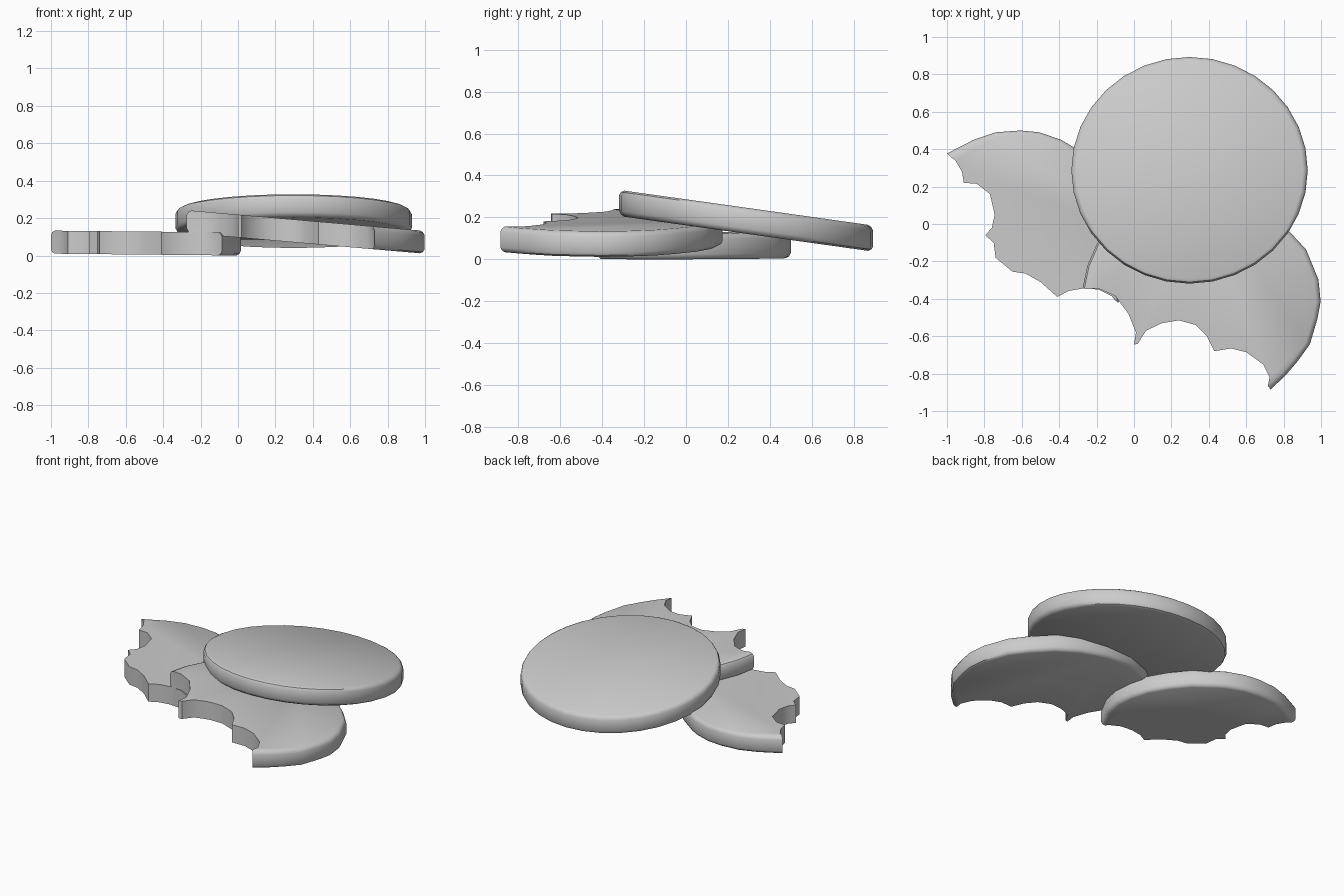
import bpy, bmesh
from math import cos, sin, tau

if "Cube" in bpy.data.objects:
    bpy.data.objects.remove(bpy.data.objects["Cube"])

# edge profile: (height fraction, inset of the baked rim)
PROFILE = [(0, .025), (.07, .009), (.2, 0), (.8, 0), (.93, .009), (1, .025)]


def cookie(name, rim, bite, centre, plane, thick):
    """Tilted disc: rounded rim points, then sharp-edged bite points."""
    bm = bmesh.new()
    pts = [(p, True) for p in rim] + [(p, False) for p in bite]
    z0, sx, sy = plane
    rings = []
    for f, inset in PROFILE:
        ring = []
        for (x, y), rounded in pts:
            k = 1 - inset / .62 if rounded else 1
            px = centre[0] + (x - centre[0]) * k
            py = centre[1] + (y - centre[1]) * k
            ring.append(bm.verts.new((px, py, z0 + sx * px + sy * py + thick * f)))
        rings.append(ring)
    n = len(pts)
    for a, b in zip(rings, rings[1:]):
        for i in range(n):
            j = (i + 1) % n
            bm.faces.new((a[i], a[j], b[j], b[i]))
    bm.faces.new(rings[0][::-1])
    bm.faces.new(rings[-1])
    bmesh.ops.recalc_face_normals(bm, faces=bm.faces[:])
    me = bpy.data.meshes.new(name)
    bm.to_mesh(me)
    bm.free()
    ob = bpy.data.objects.new(name, me)
    bpy.context.collection.objects.link(ob)
    bpy.ops.object.select_all(action='DESELECT')
    ob.select_set(True)
    bpy.context.view_layer.objects.active = ob
    bpy.ops.object.shade_smooth_by_angle(angle=.6)
    return ob


# whole cookie leaning on the two others
N = 32
whole_rim = [(.297 + .632 * cos(tau * i / N), .287 + .606 * sin(tau * i / N)) for i in range(N)]
cookie("whole_cookie", whole_rim, [], (.297, .287), (.122 + .14 * .287, 0, -.14), .124)

# left bitten cookie, lying nearly flat
left_rim = [(-.085, -.42), (-.01, -.28), (.015, -.16), (.005, -.04), (-.03, .08),
            (-.1, .2), (-.2, .32), (-.33, .415), (-.39, .45), (-.505, .49),
            (-.607, .5), (-.74, .49), (-.858, .45), (-1, .377)]
left_bite = [(-.955, .34), (-.92, .28), (-.91, .22), (-.84, .215), (-.77, .16),
             (-.745, .05), (-.76, -.02), (-.795, -.06), (-.75, -.1), (-.74, -.18),
             (-.65, -.255), (-.58, -.265), (-.5, -.31), (-.41, -.39), (-.35, -.358),
             (-.275, -.345), (-.19, -.35), (-.12, -.385)]
cookie("left_bitten_cookie", left_rim, left_bite, (-.55, -.05), (0, -.01, 0), .123)

# right bitten cookie, propped on the left one
right_rim = [(.73, -.885), (.81, -.81), (.874, -.735), (.94, -.644), (.98, -.51), (.998, -.414),
             (.986, -.297), (.92, -.136), (.826, -.035), (.7, .07), (.55, .14),
             (.36, .175), (.16, .165), (-.02, .09), (-.13, 0), (-.2, -.11),
             (-.25, -.225), (-.275, -.345)]
right_bite = [(-.19, -.345), (-.1, -.385), (-.03, -.48), (.01, -.58), (0, -.645),
              (.02, -.64), (.065, -.57), (.15, -.53), (.24, -.515), (.33, -.54),
              (.39, -.6), (.43, -.68), (.52, -.665), (.6, -.685), (.69, -.75), (.725, -.82)]
cookie("right_bitten_cookie", right_rim, right_bite, (.38, -.4), (.01 + .087 * .995, -.087, 0), .122)
